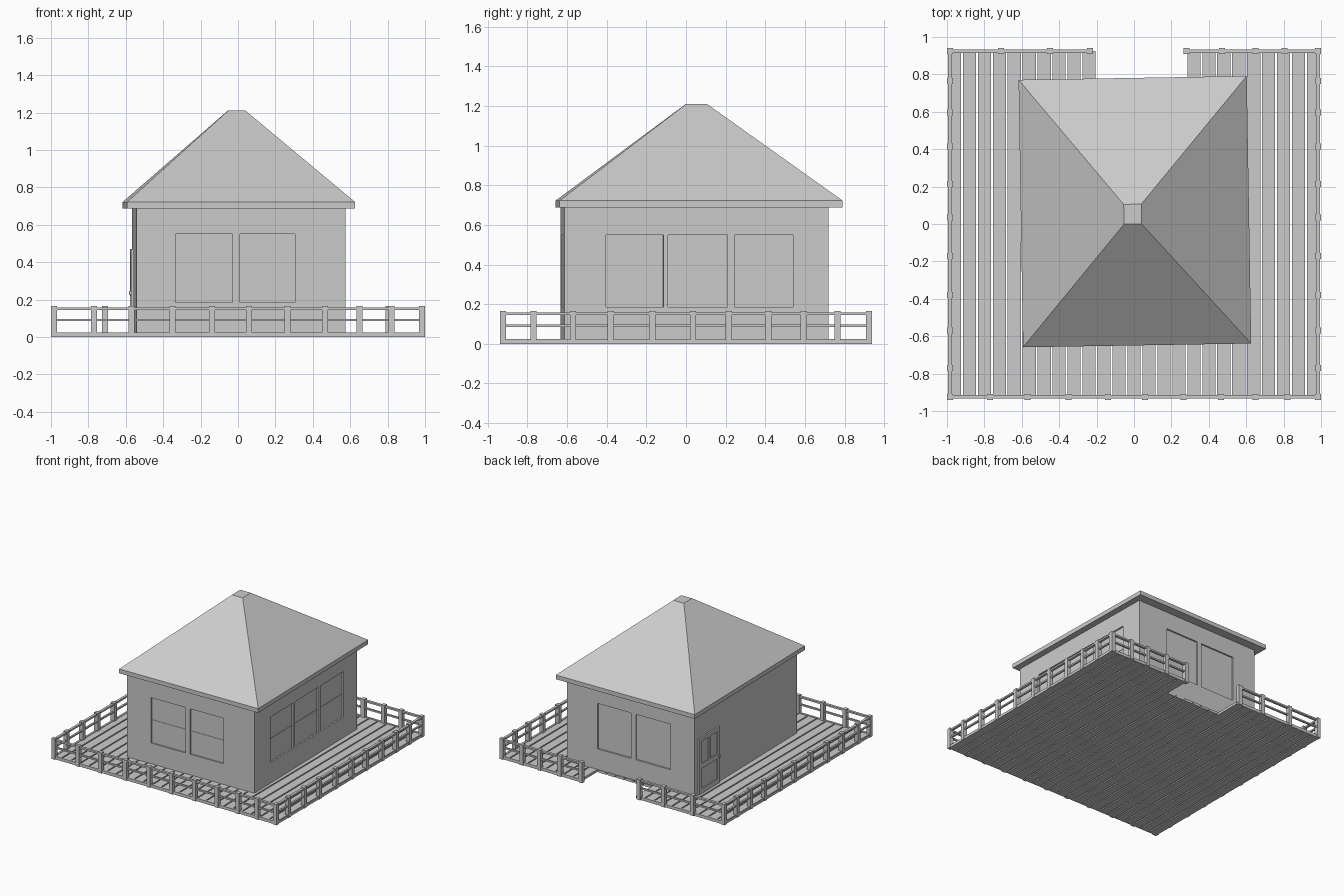
import bpy, bmesh, math
from mathutils import Matrix, Vector

if "Cube" in bpy.data.objects:
    bpy.data.objects.remove(bpy.data.objects["Cube"])

# The cottage sits slightly turned on its deck
HOUSE = Matrix.Translation((0.005, 0.044, 0)) @ Matrix.Rotation(math.radians(0.95), 4, 'Z')
WORLD = Matrix.Identity(4)


def finish(name, bm, xf):
    bmesh.ops.transform(bm, matrix=xf, verts=bm.verts)
    bmesh.ops.recalc_face_normals(bm, faces=bm.faces)
    me = bpy.data.meshes.new(name)
    bm.to_mesh(me)
    bm.free()
    ob = bpy.data.objects.new(name, me)
    bpy.context.collection.objects.link(ob)
    return ob


def boxes(name, spans, xf=WORLD):
    """One object made of boxes, each given as (x0, x1, y0, y1, z0, z1)."""
    bm = bmesh.new()
    for x0, x1, y0, y1, z0, z1 in spans:
        c = Vector((x0 + x1, y0 + y1, z0 + z1)) / 2
        s = Matrix.Diagonal((abs(x1 - x0), abs(y1 - y0), abs(z1 - z0), 1))
        bmesh.ops.create_cube(bm, size=1, matrix=Matrix.Translation(c) @ s)
    return finish(name, bm, xf)


# Deck planks, with a gap at the back for the entrance
N, PITCH = 25, 2 / 25
planks = []
for i in range(N):
    x0 = -1 + i * PITCH + 0.005
    x1 = x0 + PITCH - 0.01
    back = 0.72 if -0.22 < (x0 + x1) / 2 < 0.27 else 0.925
    planks.append((x0, x1, -0.93, back, 0, 0.02))
boxes("deck_planks", planks)

# Railing posts
P = 0.016
front_x = [-0.984, -0.77, -0.57, -0.35, -0.14, 0.06, 0.265, 0.465, 0.65, 0.82, 0.984]
back_x = [-0.984, -0.71, -0.45, -0.235, 0.28, 0.47, 0.65, 0.805, 0.984]
side_y = [-0.77, -0.57, -0.38, -0.17, 0.035, 0.215, 0.415, 0.595, 0.765]
spots = [(x, -0.924) for x in front_x] + [(x, 0.924) for x in back_x]
spots += [(s * 0.984, y) for s in (-1, 1) for y in side_y]
boxes("railing_posts", [(x - P, x + P, y - P, y + P, 0, 0.165) for x, y in spots])

# Railing bars: top and middle, plus a bottom curb
bars = []
for z0, z1, t in ((0.145, 0.158, 0.01), (0.085, 0.097, 0.007), (0, 0.024, 0.008)):
    bars.append((-0.984, 0.984, -0.924 - t, -0.924 + t, z0, z1))
    bars.append((-0.984, -0.235, 0.924 - t, 0.924 + t, z0, z1))
    bars.append((0.28, 0.984, 0.924 - t, 0.924 + t, z0, z1))
    for s in (-0.984, 0.984):
        bars.append((s - t, s + t, -0.924, 0.924, z0, z1))
boxes("railing_bars", bars)

# Walls with recessed window openings
WX, WY, Z0, Z1, D = 0.56, 0.667, 0.185, 0.55, 0.018
walls = boxes("walls", [(-WX, WX, -WY, WY, 0.015, 0.70)], HOUSE)
wide = [(-0.35, -0.045), (-0.005, 0.29)]
side = [(-0.458, -0.168), (-0.143, 0.157), (0.192, 0.487)]
cut, panes, bars = [], [], []
for a, b in wide:
    for s in (-1, 1):
        y_in, y_glass = s * (WY - D), s * (WY - 0.012)
        cut.append((a, b, y_in, s * (WY + 0.05), Z0, Z1))
        panes.append((a, b, s * (WY - D - 0.002), y_glass, Z0, Z1))
        if s < 0:
            bars.append((a, b, y_in, s * (WY - 0.009), 0.362, 0.37))
for a, b in side:
    cut.append((WX - D, WX + 0.05, a, b, Z0, Z1))
    panes.append((WX - D - 0.002, WX - 0.012, a, b, Z0, Z1))
    bars.append((WX - D, WX - 0.009, a, b, 0.362, 0.37))
cutter = boxes("window_cutter", cut, HOUSE)
cutter.hide_render = True
cutter.hide_viewport = True
mod = walls.modifiers.new("openings", 'BOOLEAN')
mod.object = cutter
mod.solver = 'EXACT'

# Window glass and glazing bars
glass = bpy.data.materials.new("pale_glass")
glass.diffuse_color = (0.8, 0.8, 0.8, 1)
glass.use_nodes = True
glass.node_tree.nodes["Principled BSDF"].inputs["Base Color"].default_value = glass.diffuse_color
boxes("window_panes", panes, HOUSE).data.materials.append(glass)
boxes("window_bars", bars, HOUSE)

# Door on the left wall: slab, raised frame, and handle
xo = -WX
door = [(xo - 0.005, xo + 0.005, 0.36, 0.61, 0.02, 0.465)]
f = (xo - 0.012, xo + 0.005)
for y0, y1 in ((0.35, 0.382), (0.588, 0.62)):
    door.append((*f, y0, y1, 0.02, 0.47))
for z0, z1 in ((0.02, 0.06), (0.22, 0.26), (0.44, 0.47)):
    door.append((*f, 0.382, 0.588, z0, z1))
door.append((*f, 0.473, 0.497, 0.26, 0.44))
boxes("door", door, HOUSE)
boxes("door_handle", [(xo - 0.022, xo - 0.01, 0.36, 0.372, 0.225, 0.245)], HOUSE)

# Roof: eave slab rising as a hip to a small flat cap
bm = bmesh.new()
rings = [(0, 0.022, 0.61, 0.715, 0.688), (0, 0.022, 0.61, 0.715, 0.722),
         (-0.012, 0.009, 0.047, 0.053, 1.21)]
loops = [[bm.verts.new((cx + sx * hx, cy + sy * hy, z))
          for sx, sy in ((-1, -1), (1, -1), (1, 1), (-1, 1))] for cx, cy, hx, hy, z in rings]
for lo, hi in zip(loops, loops[1:]):
    for i in range(4):
        j = (i + 1) % 4
        bm.faces.new((lo[i], lo[j], hi[j], hi[i]))
bm.faces.new(loops[0][::-1])
bm.faces.new(loops[-1])
finish("hip_roof", bm, HOUSE)
